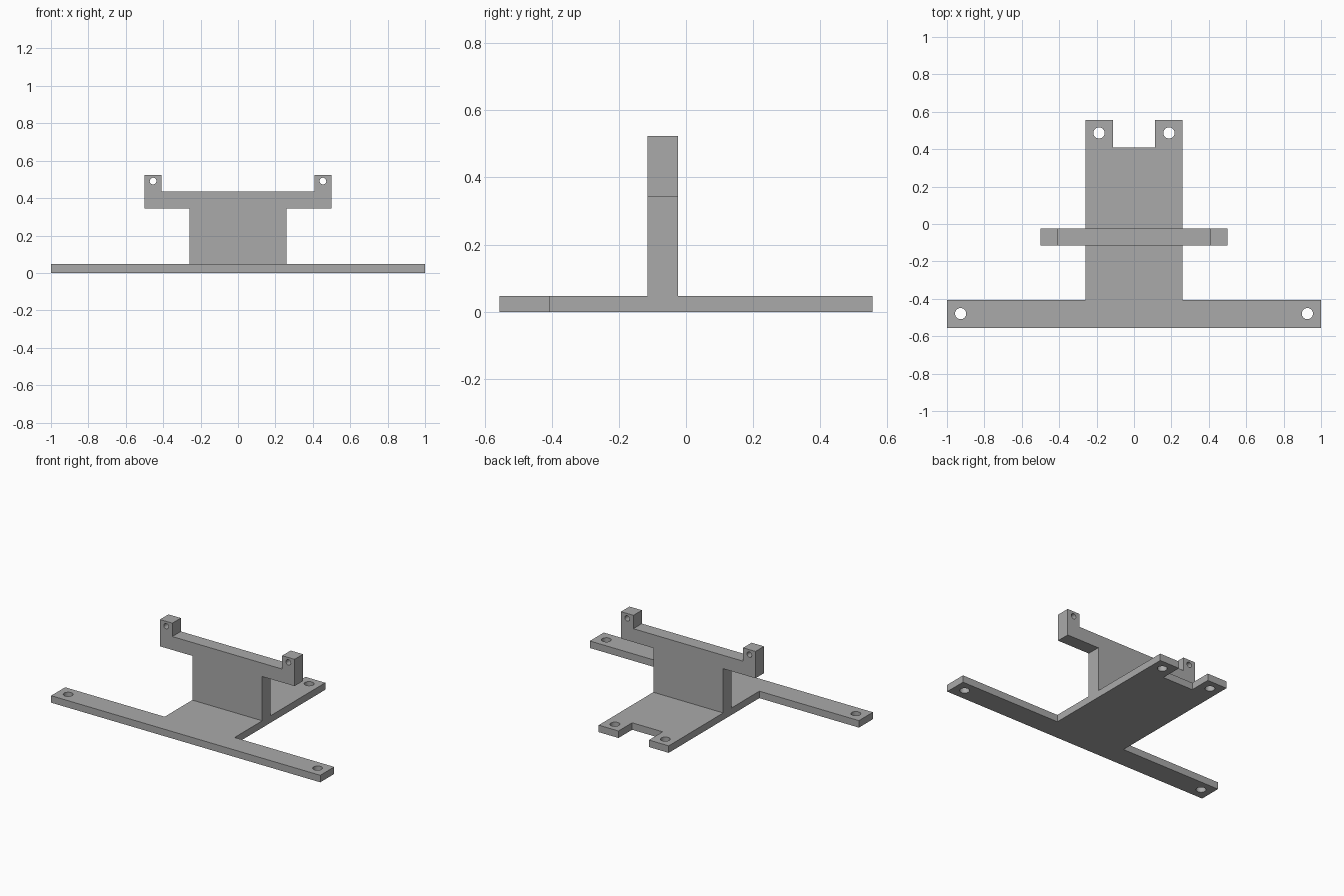
import bpy
import bmesh
import math
from mathutils import Matrix

cube = bpy.data.objects.get("Cube")
if cube:
    bpy.data.objects.remove(cube, do_unlink=True)

GREY = (0.4, 0.4, 0.4)
grey = bpy.data.materials.new("plain_grey")
grey.use_nodes = True
grey.diffuse_color = (*GREY, 1)
grey.node_tree.nodes["Principled BSDF"].inputs["Base Color"].default_value = (*GREY, 1)


def mirrored(half):
    """Close a right-hand half outline by reflecting it across x = 0."""
    return half + [(-x, y) for x, y in reversed(half)]


def circle(cx, cy, radius, sides=32):
    return [(cx + radius * math.cos(2 * math.pi * i / sides),
             cy + radius * math.sin(2 * math.pi * i / sides)) for i in range(sides)]


def plate(name, half, holes, thickness, matrix):
    """Extrude a symmetric outline with mirrored pairs of round holes."""
    curve = bpy.data.curves.new(name + "_profile", "CURVE")
    curve.dimensions = "2D"
    curve.fill_mode = "BOTH"
    curve.extrude = thickness / 2
    loops = [mirrored(half)]
    loops += [circle(side * x, y, r) for x, y, r in holes for side in (1, -1)]
    for loop in loops:
        spline = curve.splines.new("POLY")
        spline.points.add(len(loop) - 1)
        for point, (x, y) in zip(spline.points, loop):
            point.co = (x, y, 0, 1)
        spline.use_cyclic_u = True
    helper = bpy.data.objects.new(name + "_profile", curve)
    bpy.context.collection.objects.link(helper)
    graph = bpy.context.evaluated_depsgraph_get()
    mesh = bpy.data.meshes.new_from_object(helper.evaluated_get(graph))
    bpy.data.objects.remove(helper, do_unlink=True)

    # Weld caps to walls and stand the plate in place
    bm = bmesh.new()
    bm.from_mesh(mesh)
    bmesh.ops.remove_doubles(bm, verts=bm.verts, dist=0.0005)
    bmesh.ops.recalc_face_normals(bm, faces=bm.faces)
    bm.transform(matrix)
    bm.to_mesh(mesh)
    bm.free()
    mesh.materials.clear()
    mesh.materials.append(grey)
    obj = bpy.data.objects.new(name, mesh)
    bpy.context.collection.objects.link(obj)
    bpy.ops.object.select_all(action="DESELECT")
    obj.select_set(True)
    bpy.context.view_layer.objects.active = obj
    bpy.ops.object.shade_smooth_by_angle(angle=math.radians(30))
    return obj


# Flat base: wide front bar, central tongue and two drilled rear tabs
BASE = 0.047
plate("base_plate",
      [(1, -0.555), (1, -0.407), (0.26, -0.407), (0.26, 0.555),
       (0.113, 0.555), (0.113, 0.41)],
      [(0.927, -0.479, 0.03), (0.187, 0.487, 0.03)],
      BASE, Matrix.Translation((0, 0, BASE / 2)))

# Upright: central web, wide crossbar and two drilled ears
plate("upright_bracket",
      [(0.26, 0.02), (0.26, 0.344), (0.5, 0.344), (0.5, 0.524),
       (0.408, 0.524), (0.408, 0.434)],
      [(0.454, 0.491, 0.018)],
      0.09, Matrix.Translation((0, -0.069, 0)) @ Matrix.Rotation(math.pi / 2, 4, "X"))
